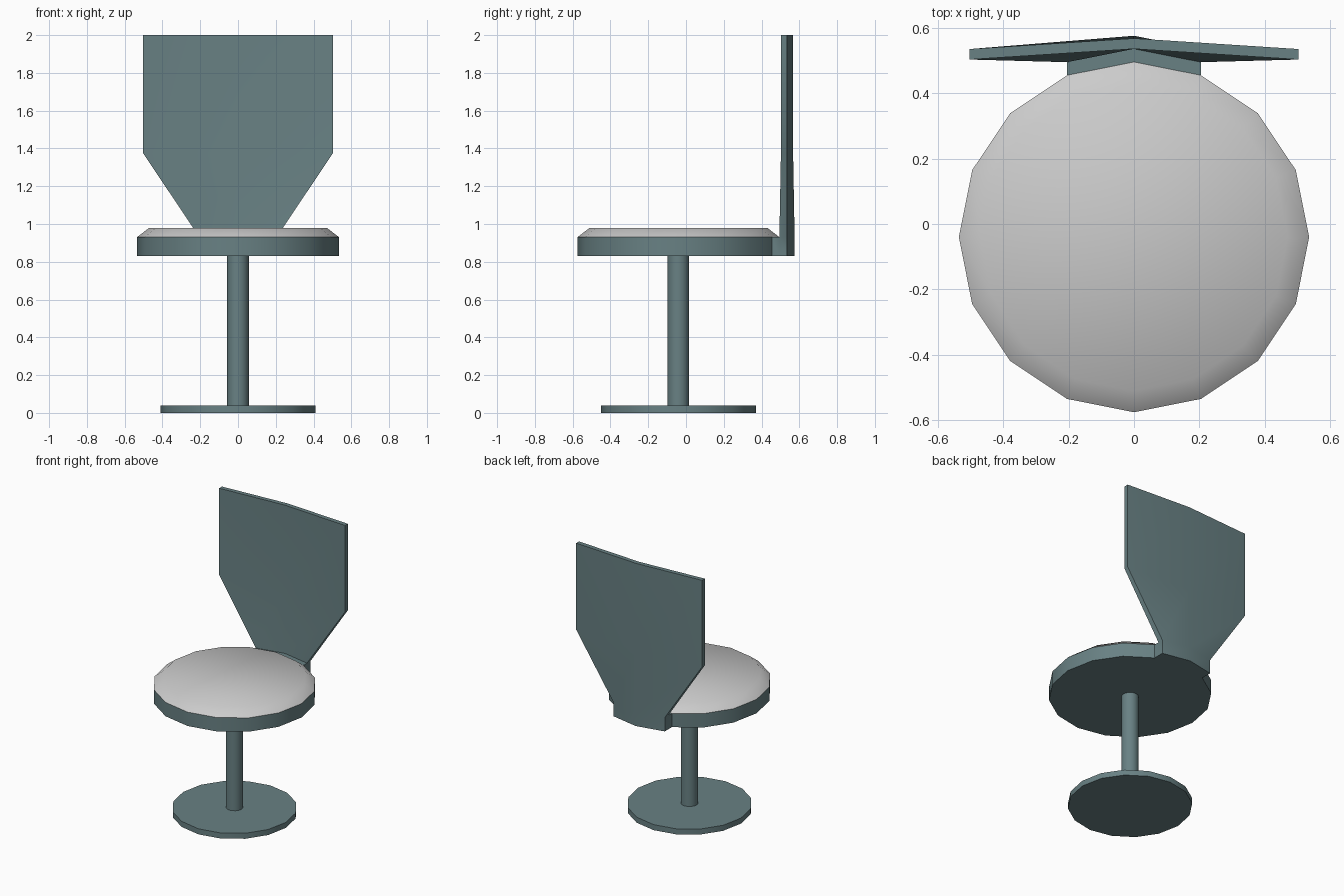
import bpy, bmesh, math

if "Cube" in bpy.data.objects:
    bpy.data.objects.remove(bpy.data.objects["Cube"])

CY = -0.04   # centre line of seat, stem and base
SIDES = 16

teal = bpy.data.materials.new("teal")
teal.diffuse_color = (0.14, 0.22, 0.23, 1)
teal.use_nodes = True
teal.node_tree.nodes["Principled BSDF"].inputs["Base Color"].default_value = teal.diffuse_color


def add_ring(bm, r, z):
    return [bm.verts.new((r * math.cos(2 * math.pi * i / SIDES),
                          CY + r * math.sin(2 * math.pi * i / SIDES), z))
            for i in range(SIDES)]


def turned(profile, cap_bottom, cap_top):
    """Stack rings of (radius, z) into a faceted round body."""
    bm = bmesh.new()
    rings = [add_ring(bm, r, z) for r, z in profile]
    for a, b in zip(rings, rings[1:]):
        for i in range(SIDES):
            j = (i + 1) % SIDES
            bm.faces.new((a[i], a[j], b[j], b[i]))
    if cap_bottom:
        bm.faces.new(rings[0][::-1])
    if cap_top:
        bm.faces.new(rings[-1])
    bm.normal_update()
    return bm


def extrude(bm, faces, move):
    """Extrude faces, reposition the new verts with move(co), return new faces."""
    geom = bmesh.ops.extrude_face_region(bm, geom=faces)["geom"]
    old = [f for f in faces if f.is_valid]
    if old:
        bmesh.ops.delete(bm, geom=old, context='FACES')
    for v in geom:
        if isinstance(v, bmesh.types.BMVert):
            move(v.co)
    bm.normal_update()
    return [f for f in geom if isinstance(f, bmesh.types.BMFace) and f.is_valid]


def finish(bm, name, mat=None, angle=50):
    bmesh.ops.recalc_face_normals(bm, faces=bm.faces)
    me = bpy.data.meshes.new(name)
    bm.to_mesh(me)
    bm.free()
    ob = bpy.data.objects.new(name, me)
    bpy.context.collection.objects.link(ob)
    if mat:
        me.materials.append(mat)
    bpy.ops.object.select_all(action='DESELECT')
    ob.select_set(True)
    bpy.context.view_layer.objects.active = ob
    bpy.ops.object.shade_smooth_by_angle(angle=math.radians(angle))


# Base plate and stem
finish(turned([(0.41, 0), (0.41, 0.04)], True, True), "base_plate", teal)
finish(turned([(0.057, 0.04), (0.057, 0.83)], False, False), "stem", teal)

# Cushion: chamfered disc
finish(turned([(0.535, 0.93), (0.47, 0.98)], False, True), "cushion", angle=60)

# Seat pan with the backrest drawn out of its two rear faces
bm = turned([(0.535, 0.83), (0.535, 0.93)], True, False)
rear = [f for f in bm.faces
        if f.calc_center_median().y > 0.45 and abs(f.normal.z) < 0.1]


def back_step(co):
    co.y += 0.04


def flare(co):
    co.x *= 0.503 / 0.205
    co.y = 0.535 + (co.y - 0.535) * 0.8
    co.z = 1.375


def raise_top(co):
    co.z = 2.0


rear = extrude(bm, rear, back_step)
rear = extrude(bm, rear, back_step)
bmesh.ops.recalc_face_normals(bm, faces=bm.faces)
ledge = [f for f in bm.faces
         if abs(f.normal.z) > 0.9 and f.calc_center_median().z > 0.92
         and f.calc_center_median().y > 0.515]
ledge = extrude(bm, ledge, flare)
extrude(bm, ledge, raise_top)
finish(bm, "seat_and_backrest", teal)
